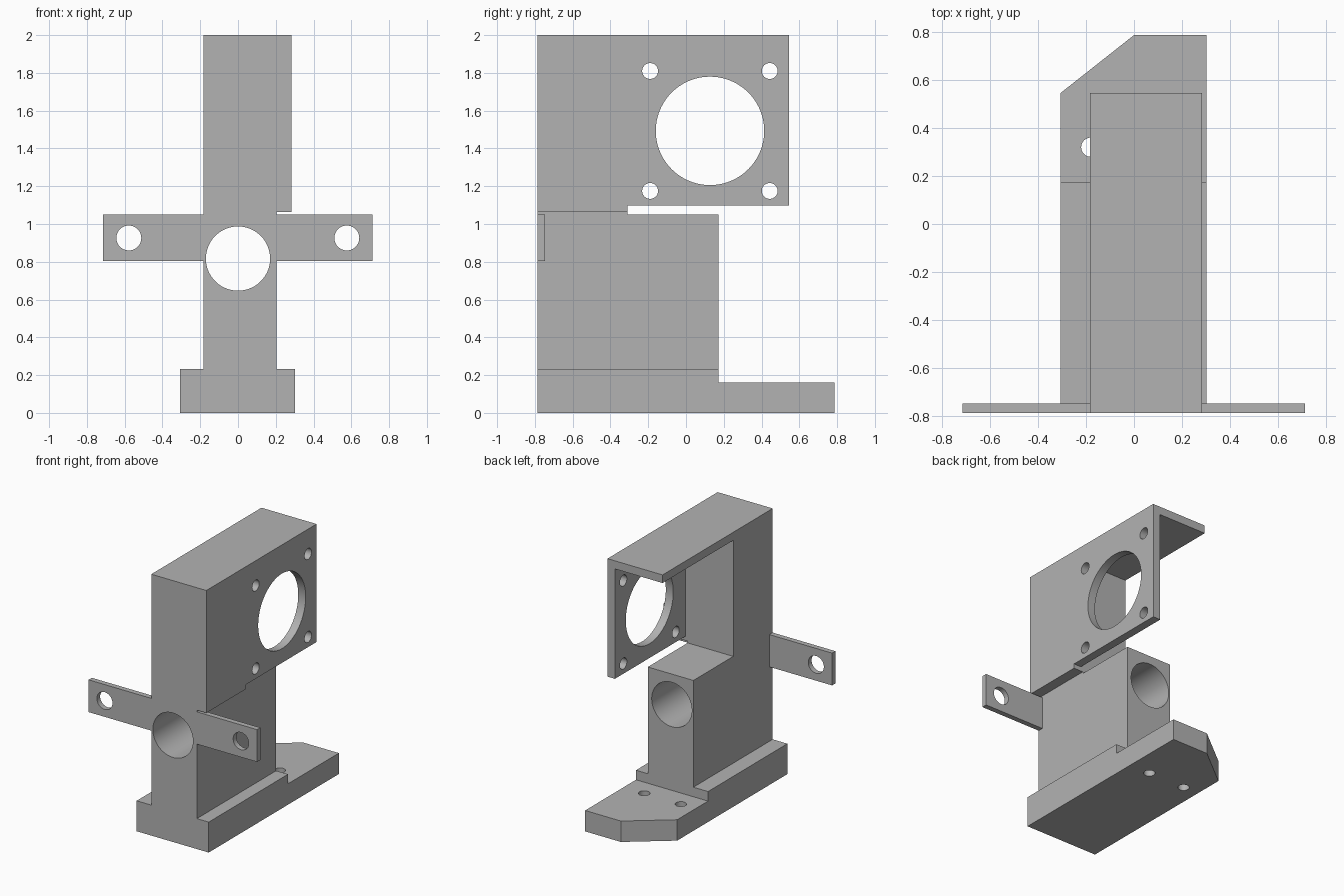
import bpy
import bmesh
import math
from mathutils import Matrix, Vector

cube = bpy.data.objects.get("Cube")
if cube:
    bpy.data.objects.remove(cube, do_unlink=True)

GREY = (0.45, 0.45, 0.45, 1.0)
grey = bpy.data.materials.new("plain_grey")
grey.use_nodes = True
grey.diffuse_color = GREY
grey.node_tree.nodes["Principled BSDF"].inputs["Base Color"].default_value = GREY

FRONT, BACK = -0.787, 0.787
WALL = -0.31          # back face of the solid front part of the housing


def place(axis, a, b, h):
    """Map profile coordinates (a, b) and depth h to space."""
    return {"x": (h, a, b), "y": (a, h, b), "z": (a, b, h)}[axis]


def link(name, bm):
    bmesh.ops.recalc_face_normals(bm, faces=bm.faces)
    mesh = bpy.data.meshes.new(name)
    bm.to_mesh(mesh)
    bm.free()
    mesh.materials.append(grey)
    obj = bpy.data.objects.new(name, mesh)
    bpy.context.collection.objects.link(obj)
    return obj


def extrude(name, axis, profile, start, end):
    bm = bmesh.new()
    face = bm.faces.new([bm.verts.new(place(axis, a, b, start)) for a, b in profile])
    new = bmesh.ops.extrude_face_region(bm, geom=[face])["geom"]
    verts = [v for v in new if isinstance(v, bmesh.types.BMVert)]
    bmesh.ops.translate(bm, verts=verts, vec=Vector(place(axis, 0, 0, end - start)))
    return link(name, bm)


def rect(a0, a1, b0, b1):
    return [(a0, b0), (a1, b0), (a1, b1), (a0, b1)]


def cut(obj, cutter):
    cutter.hide_render = True
    mod = obj.modifiers.new("cut", "BOOLEAN")
    mod.operation = "DIFFERENCE"
    mod.solver = "EXACT"
    mod.object = cutter
    bpy.ops.object.select_all(action="DESELECT")
    bpy.context.view_layer.objects.active = obj
    obj.select_set(True)
    bpy.ops.object.modifier_apply(modifier=mod.name)
    bpy.data.objects.remove(cutter, do_unlink=True)


def drill(obj, axis, a, b, radius, start, end, sides=48):
    circle = [(a + radius * math.cos(math.tau * i / sides),
               b + radius * math.sin(math.tau * i / sides)) for i in range(sides)]
    cut(obj, extrude("drill", axis, circle, start, end))


# Base foot with one chamfered back corner and two screw holes
foot = extrude("base_foot", "z", [(-0.307, FRONT), (0.303, FRONT), (0.303, BACK),
                                  (0, BACK), (-0.307, 0.545)], 0, 0.16)
for x in (-0.18, 0.13):
    drill(foot, "z", x, 0.32, 0.04, -0.1, 0.3)

# Raised front part of the base
step = extrude("base_step", "z", rect(-0.307, 0.303, FRONT, 0.172), 0.16, 0.233)

# Column with a large bore from front to back
column = extrude("column", "x", [(FRONT, 0.233), (0.172, 0.233), (0.172, 1.05),
                                 (WALL, 1.05), (WALL, 1.063), (FRONT, 1.063)], -0.183, 0.203)
drill(column, "y", 0, 0.817, 0.17, -1, 1, 96)

# Motor housing: solid front, thin top and one thin side plate
housing = extrude("motor_housing", "x", [(FRONT, 1.063), (WALL, 1.063), (WALL, 1.097),
                                         (0.545, 1.097), (0.545, 2), (FRONT, 2)], -0.183, 0.283)
cut(housing, extrude("cavity", "y", rect(-1, 0.22, 1, 1.938), WALL, 1))
drill(housing, "x", 0.127, 1.493, 0.287, 0.1, 0.4, 96)
for y in (-0.19, 0.443):
    for z in (1.175, 1.81):
        drill(housing, "x", y, z, 0.042, 0.1, 0.4)

# Two thin mounting ears at the front
ears = []
for name, x0, x1, hole in (("right_ear", -0.714, -0.183, -0.578),
                           ("left_ear", 0.203, 0.712, 0.576)):
    ear = extrude(name, "y", rect(x0, x1, 0.803, 1.05), FRONT, -0.747)
    drill(ear, "y", hole, 0.926, 0.066, -1, -0.6)
    ears.append(ear)

# Smooth bores, sharp edges
for obj in (foot, step, column, housing, *ears):
    bpy.ops.object.select_all(action="DESELECT")
    bpy.context.view_layer.objects.active = obj
    obj.select_set(True)
    bpy.ops.object.shade_smooth_by_angle(angle=math.radians(30))
